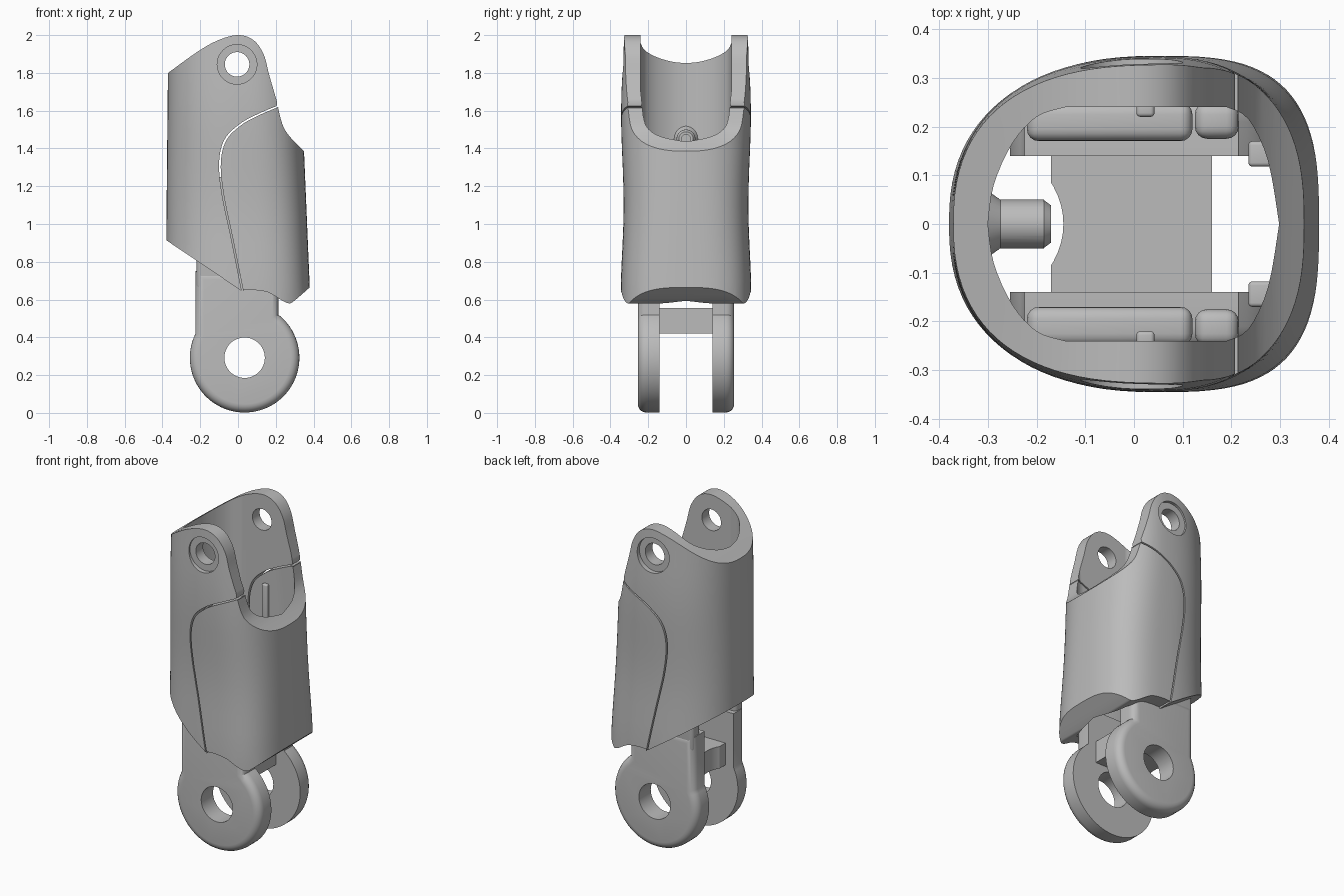
import bpy, bmesh, math
from mathutils import Vector, Matrix

cube = bpy.data.objects.get("Cube")
if cube:
    bpy.data.objects.remove(cube, do_unlink=True)

grey = bpy.data.materials.new("plain grey")
grey.use_nodes = True
grey.diffuse_color = (0.5, 0.5, 0.5, 1)
grey.node_tree.nodes["Principled BSDF"].inputs["Base Color"].default_value = (0.5, 0.5, 0.5, 1)


def make(name, bm):
    bmesh.ops.recalc_face_normals(bm, faces=bm.faces)
    mesh = bpy.data.meshes.new(name)
    bm.to_mesh(mesh)
    bm.free()
    mesh.materials.append(grey)
    ob = bpy.data.objects.new(name, mesh)
    bpy.context.collection.objects.link(ob)
    return ob


def loft(name, rings):
    """Closed solid through a list of equal-length point rings."""
    bm = bmesh.new()
    loops = [[bm.verts.new(p) for p in ring] for ring in rings]
    n = len(loops[0])
    for a, b in zip(loops, loops[1:]):
        for i in range(n):
            bm.faces.new((a[i], a[(i + 1) % n], b[(i + 1) % n], b[i]))
    bm.faces.new(loops[0])
    bm.faces.new(loops[-1])
    return make(name, bm)


def prism(name, pts, y0, y1):
    """Front-view outline (x, z) extruded along y."""
    return loft(name, [[(x, y, z) for x, z in pts] for y in (y0, y1)])


def rod(name, axis, centre, r1, r2, length):
    bm = bmesh.new()
    turn = Vector((0, 0, 1)).rotation_difference(Vector(axis)).to_matrix().to_4x4()
    bmesh.ops.create_cone(bm, cap_ends=True, segments=48, radius1=r1, radius2=r2,
                          depth=length, matrix=Matrix.Translation(centre) @ turn)
    return make(name, bm)


def box(name, lo, hi, round_by=0.0):
    x0, y0, z0 = lo
    x1, y1, z1 = hi
    ob = prism(name, [(x0, z0), (x1, z0), (x1, z1), (x0, z1)], y0, y1)
    if round_by:
        modify(ob, 'BEVEL', width=round_by, segments=4)
    return ob


def modify(ob, kind, **settings):
    mod = ob.modifiers.new(kind.title(), kind)
    for key, value in settings.items():
        setattr(mod, key, value)
    bpy.context.view_layer.objects.active = ob
    bpy.ops.object.modifier_apply(modifier=mod.name)


def boolean(ob, cutter, operation='DIFFERENCE'):
    modify(ob, 'BOOLEAN', object=cutter, operation=operation, solver='EXACT')
    bpy.data.objects.remove(cutter, do_unlink=True)


def mirror_y(ob):
    modify(ob, 'MIRROR', use_axis=(False, True, False))


def smooth(pts, steps=6):
    """Catmull-Rom curve through the points."""
    p = [Vector(q) for q in [pts[0]] + pts + [pts[-1]]]
    out = []
    for a, b, c, d in zip(p, p[1:], p[2:], p[3:]):
        for k in range(steps):
            t = k / steps
            out.append(tuple(0.5 * (2 * b + (c - a) * t + (2 * a - 5 * b + 4 * c - d) * t * t
                                    + (3 * b - a - 3 * c + d) * t ** 3)))
    return out + [tuple(pts[-1])]


# Sleeve volume: rounded section, fuller toward the lower front plate
def section(z):
    mid = 0.05
    left, right = 0.43 - 0.01 * (z - 0.9), 0.33 - 0.042 * (z - 0.66)
    half = 0.338 + 0.008 * math.cos((z - 0.6) * 2 * math.pi) - 0.006 * max(0, z - 1.2)
    fullness = min(3.0, max(2.3, 3.0 - 0.6 * (z - 0.7)))
    ring = []
    for i in range(96):
        a = 2 * math.pi * i / 96
        c, s = math.cos(a), math.sin(a)
        e = 2 / (fullness if c > 0 else 2.4)
        ring.append((mid + (right if c > 0 else left) * math.copysign(abs(c) ** e, c),
                     half * math.copysign(abs(s) ** e, s), z))
    return ring


def hollow_sleeve(name, outline):
    ob = loft(name, [section(0.5 + 0.1 * i) for i in range(17)])
    boolean(ob, prism("outline_cutter", outline, -1, 1), 'INTERSECT')
    half = smooth([(-0.3, 0), (-0.288, 0.08), (-0.25, 0.165), (-0.2, 0.22), (-0.14, 0.24)], 4) \
        + smooth([(0.19, 0.24), (0.235, 0.215), (0.275, 0.13), (0.298, 0)], 4)
    hole = half + [(x, -y) for x, y in reversed(half[1:-1])]
    boolean(ob, loft("cavity_cutter", [[(x, y, z) for x, y in hole] for z in (0.3, 2.3)]))
    return ob


# Seam between the two sleeve halves
seam = smooth([(0.205, 1.625), (0.1, 1.58), (0.01, 1.53), (-0.07, 1.45), (-0.1, 1.33),
               (-0.085, 1.16), (-0.035, 0.92), (0.02, 0.645)])
gap = 0.009

# Rear shell with its two hinge cheeks
crown = smooth([(-0.37, 1.8), (-0.21, 1.915), (-0.1, 1.975), (0, 2), (0.08, 1.975),
                (0.135, 1.9), (0.165, 1.79), (0.207, 1.645)])
rear = hollow_sleeve("rear_shell", [(-0.5, 0.995), (-0.5, 1.71)] + crown + seam)
for s in (-1, 1):
    boolean(rear, rod("recess_cutter", (0, 1, 0), (-0.005, s * 0.37, 1.845), 0.105, 0.105, 0.12))
    boolean(rear, rod("pin_cutter", (0, 1, 0), (-0.005, s * 0.3, 1.845), 0.065, 0.065, 0.4))

# Front plate with scooped neck and curved lower lip
neck = smooth([(0.212, 1.615), (0.24, 1.515), (0.285, 1.45), (0.35, 1.385)])
lip = smooth([(0.375, 0.66), (0.3, 0.595), (0.27, 0.58), (0.23, 0.597), (0.16, 0.638),
              (0.09, 0.65), (0.03, 0.65)])
plate_seam = [(x + gap, z - gap * 0.6) for x, z in seam]
front = hollow_sleeve("front_plate", neck + [(0.5, 1.27), (0.5, 0.77)] + lip + plate_seam[::-1])

# Lower clevis: round eyes running into straight arms
eye = Vector((0.035, 0.292))
arc = []
for i in range(61):
    a = math.radians(51.6 - i * (360 - 102.2) / 60)
    arc.append((eye.x + 0.29 * math.cos(a), eye.y + 0.29 * math.sin(a)))
arms = prism("clevis_arms", arc + [(-0.225, 0.75), (0.215, 0.75)], 0.14, 0.255)
bm = bmesh.new()
bm.from_mesh(arms.data)
rim = [e for e in bm.edges if all(v.co.y > 0.25 for v in e.verts)]
bmesh.ops.bevel(bm, geom=rim, offset=0.045, segments=5, profile=0.5, affect='EDGES')
bm.to_mesh(arms.data)
bm.free()
boolean(arms, rod("eye_cutter", (0, 1, 0), (eye.x, 0.2, eye.y), 0.107, 0.107, 0.4))
mirror_y(arms)

# Cross web between the arms, hollowed at the back
web = box("clevis_web", (-0.17, -0.15, 0.42), (0.16, 0.15, 0.555))
boolean(web, rod("web_cutter", (0, 0, 1), (-0.3, 0, 0.5), 0.155, 0.155, 0.5))

# Parts inside the sleeve, on both side walls
inner = [
    box("arm_tongue", (-0.22, 0.17, 0.65), (0.12, 0.25, 1.25), 0.025),
    box("side_rail", (0.125, 0.175, 0.65), (0.215, 0.25, 1.3), 0.025),
    box("guide_rib", (0.005, 0.22, 1.1), (0.042, 0.25, 1.46), 0.008),
    box("plate_latch", (0.235, 0.118, 0.75), (0.3, 0.17, 1.1), 0.008),
]
for ob in inner:
    mirror_y(ob)

# Peg on the rear inner wall
peg = rod("rear_peg", (1, 0, 0), (-0.25, 0, 1.45), 0.05, 0.05, 0.13)
boolean(peg, rod("peg_tip", (1, 0, 0), (-0.178, 0, 1.45), 0.05, 0.038, 0.016), 'UNION')
boolean(peg, rod("peg_base", (1, 0, 0), (-0.292, 0, 1.45), 0.075, 0.05, 0.035), 'UNION')
boolean(peg, rod("peg_cutter", (1, 0, 0), (-0.18, 0, 1.45), 0.024, 0.024, 0.1))

# Smooth shading with crisp edges
for ob in [rear, front, arms, web, peg] + inner:
    bpy.ops.object.select_all(action='DESELECT')
    ob.select_set(True)
    bpy.context.view_layer.objects.active = ob
    bpy.ops.object.shade_smooth_by_angle(angle=math.radians(30))
